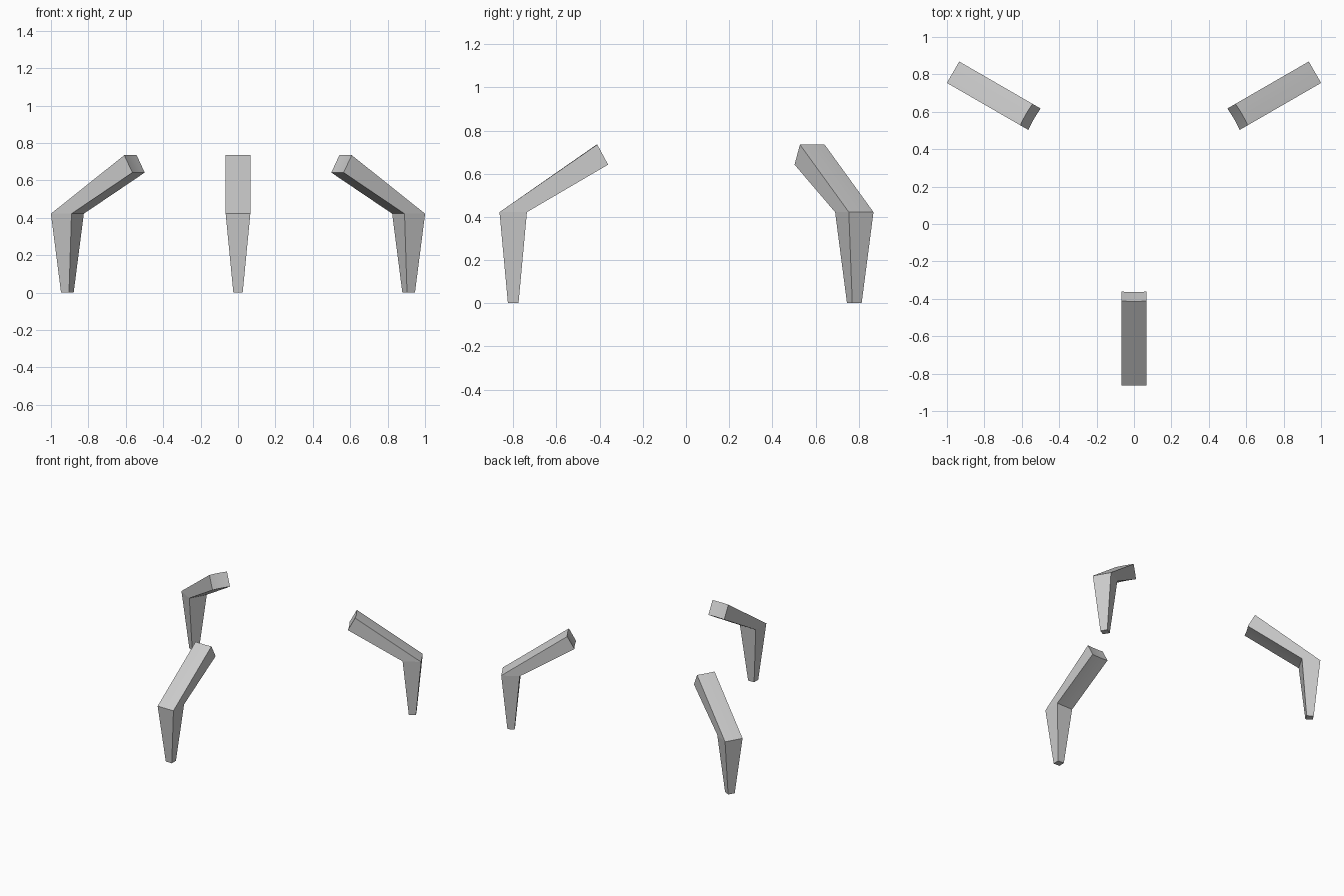
import bpy, bmesh
from math import radians, sin, cos, sqrt

if "Cube" in bpy.data.objects:
    bpy.data.objects.remove(bpy.data.objects["Cube"])

CY = 0.253        # y of the common centre of the three legs
HW = 0.066        # half width of the arm
FW = 0.025        # half width of the foot
SEGS = 6          # columns across the curved seat end

# Side profile: (distance from centre, height, half width)
PROFILE = [
    (1.078, 0.0, FW),     # foot, outer
    (1.117, 0.422, HW),   # knee, outer
    (0.664, 0.735, HW),   # seat, top
    (0.614, 0.642, HW),   # seat, bottom
    (0.990, 0.422, HW),   # knee, inner
    (1.029, 0.0, FW),     # foot, inner
]


def build_leg(name, angle):
    bm = bmesh.new()
    ux, uy = cos(angle), sin(angle)

    # Columns of profile points across the width; seat end is a shallow concave arc
    cols = []
    for i in range(SEGS + 1):
        t = 2 * i / SEGS - 1
        col = []
        for k, (r, z, hw) in enumerate(PROFILE):
            s = t * hw
            if k in (2, 3):
                r += sqrt(r * r - s * s) - sqrt(r * r - hw * hw)
            col.append(bm.verts.new((r * ux - s * uy, r * uy + s * ux + CY, z)))
        cols.append(col)

    n = len(PROFILE)
    for a, b in zip(cols, cols[1:]):
        for k in range(n):
            j = (k + 1) % n
            f = bm.faces.new((a[k], a[j], b[j], b[k]))
            f.smooth = (k == 2)

    # Side caps, split at the knee into arm and shin
    for c in (cols[0], cols[-1]):
        bm.faces.new((c[1], c[2], c[3], c[4]))
        bm.faces.new((c[0], c[1], c[4], c[5]))
    bmesh.ops.recalc_face_normals(bm, faces=bm.faces)

    # Keep the rim of the smooth seat face crisp
    for e in bm.edges:
        if len({f.smooth for f in e.link_faces}) > 1:
            e.smooth = False

    mesh = bpy.data.meshes.new(name)
    bm.to_mesh(mesh)
    bm.free()
    obj = bpy.data.objects.new(name, mesh)
    bpy.context.collection.objects.link(obj)


# Three bent legs spaced evenly around the centre
for name, deg in (("front_leg", -90), ("back_right_leg", 30), ("back_left_leg", 150)):
    build_leg(name, radians(deg))
